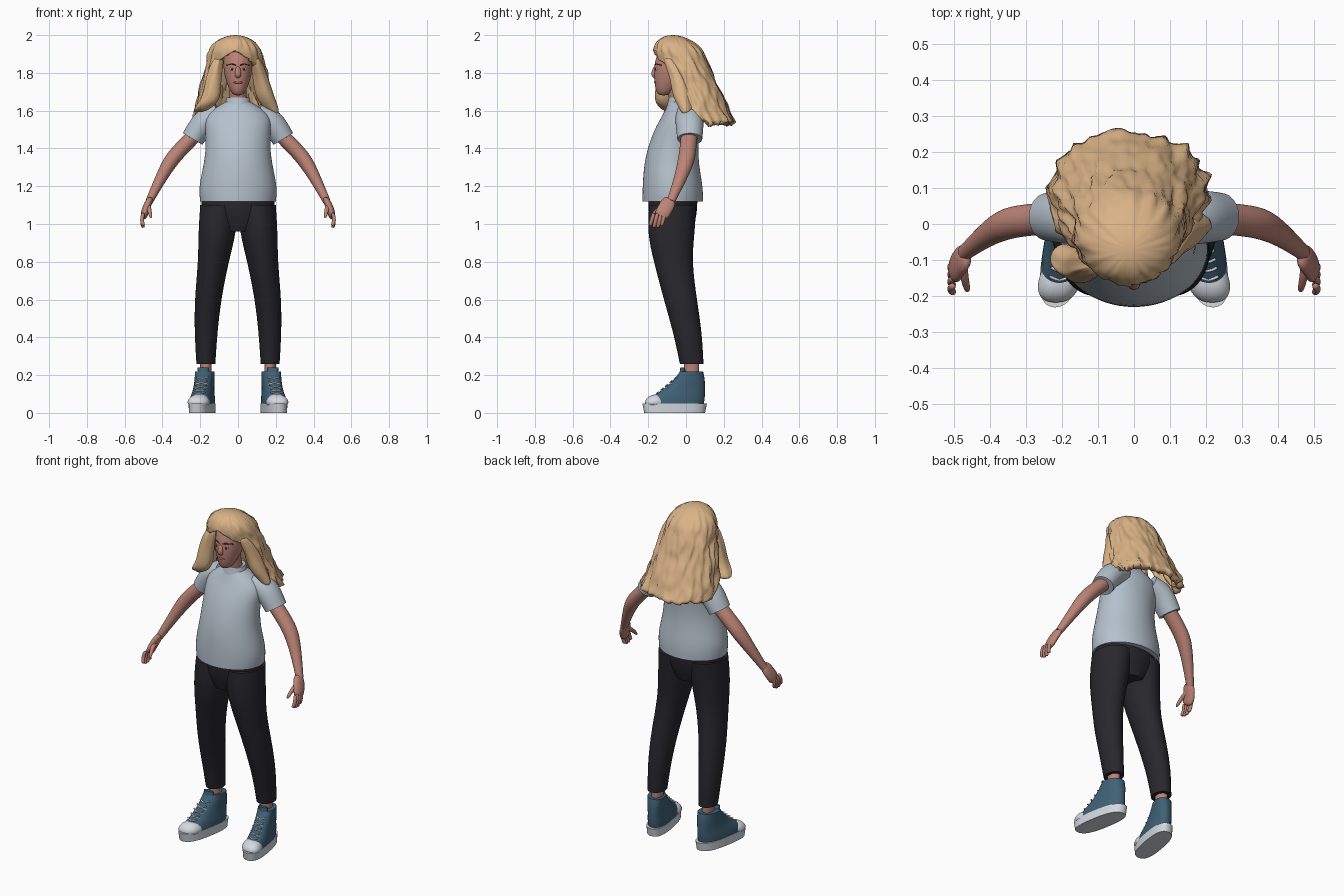
import bpy, bmesh, math, random
from math import sin, cos, pi, radians, sqrt
from mathutils import Vector, noise

random.seed(4)
cube = bpy.data.objects.get("Cube")
if cube:
    bpy.data.objects.remove(cube, do_unlink=True)


def material(name, *rgb):
    mat = bpy.data.materials.new(name)
    mat.use_nodes = True
    mat.diffuse_color = (*rgb, 1)
    mat.node_tree.nodes["Principled BSDF"].inputs["Base Color"].default_value = (*rgb, 1)
    return mat


SKIN = material("skin", .5, .23, .18)
HAIR = material("blonde hair", .7, .45, .24)
SHIRT = material("pale grey shirt", .46, .53, .6)
TROUSERS = material("black trousers", .02, .02, .026)
CANVAS = material("blue canvas", .05, .12, .18)
RUBBER = material("white rubber", .66, .7, .75)
LIPS = material("lips", .42, .13, .12)
BROWN = material("dark brown", .06, .03, .02)


def finish(name, bm, mat, mirror=False, levels=0):
    """Turn a bmesh into a smooth-shaded object, mirrored across x if asked."""
    for face in bm.faces:
        face.smooth = True
    mesh = bpy.data.meshes.new(name)
    bm.to_mesh(mesh)
    bm.free()
    mesh.materials.append(mat)
    obj = bpy.data.objects.new(name, mesh)
    bpy.context.collection.objects.link(obj)
    if mirror:
        obj.modifiers.new("mirror", "MIRROR")
    if levels:
        sub = obj.modifiers.new("smooth", "SUBSURF")
        sub.levels = sub.render_levels = levels
    return obj


def loft(name, mat, sections, mirror=False, sharp=True, sides=16,
         power=1, splay=0, lump=0, levels=2):
    """Skin a row of ellipses, each given as centre, half-axis and half-axis."""
    bm = bmesh.new()
    crease = bm.edges.layers.float.new("crease_edge")
    swell = 3 / (2 + cos(2 * pi / sides))
    loops = []
    for centre, u, v in sections:
        loop = []
        for k in range(sides):
            c, s = cos(2 * pi * k / sides), sin(2 * pi * k / sides)
            c = math.copysign(abs(c) ** power, c)
            s = math.copysign(abs(s) ** power, s)
            point = centre + (u * c + v * s) * swell
            point.x -= splay * point.y
            point += Vector([random.uniform(-lump, lump) for axis in "xyz"])
            loop.append(bm.verts.new(point))
        loops.append(loop)
    for low, high in zip(loops, loops[1:]):
        for k in range(sides):
            j = (k + 1) % sides
            bm.faces.new((low[k], low[j], high[j], high[k]))
    for cap in (bm.faces.new(loops[0]), bm.faces.new(loops[-1])):
        if sharp:
            for edge in cap.edges:
                edge[crease] = 1
                edge.smooth = False
    bmesh.ops.recalc_face_normals(bm, faces=bm.faces)
    return finish(name, bm, mat, mirror, levels)


def column(name, mat, x, rings, **options):
    """Level ellipses: y, z, half width, half depth."""
    sections = [(Vector((x, y, z)), Vector((w, 0, 0)), Vector((0, d, 0)))
                for y, z, w, d in rings]
    return loft(name, mat, sections, **options)


def limb(name, mat, rings, depth=1, level=False, **options):
    """Ellipses along a path: x, y, z, radius; depth stretches them front to back."""
    points = [Vector(ring[:3]) for ring in rings]
    sections = []
    for i, ring in enumerate(rings):
        along = points[min(i + 1, len(points) - 1)] - points[max(i - 1, 0)]
        if level:
            along = Vector((0, 0, 1))
        u = along.cross(Vector((0, 1, 0))).normalized()
        v = along.cross(u).normalized()
        sections.append((points[i], u * ring[3], v * ring[3] * depth))
    return loft(name, mat, sections, **options)


def ball(name, mat, centre, size, mirror=False):
    bm = bmesh.new()
    bmesh.ops.create_uvsphere(bm, u_segments=16, v_segments=10, radius=1)
    bmesh.ops.scale(bm, vec=size, verts=bm.verts)
    bmesh.ops.translate(bm, vec=centre, verts=bm.verts)
    return finish(name, bm, mat, mirror)


# Shirt: body, collar and short sleeves
column("shirt_body", SHIRT, 0, [
    (-.07, 1.12, .2, .16), (-.07, 1.2, .21, .16), (-.08, 1.35, .17, .14),
    (-.05, 1.5, .17, .12), (-.02, 1.58, .18, .1), (-.03, 1.65, .06, .06)], sides=24)
column("collar", SHIRT, 0, [(-.03, 1.63, .07, .07), (-.03, 1.67, .06, .06)])
limb("sleeve", SHIRT, [(.1, .01, 1.58, .06), (.18, .02, 1.55, .07), (.24, .02, 1.45, .06)],
     depth=1.1, mirror=True)

# Trousers
column("trouser_hips", TROUSERS, 0, [
    (-.07, 1.15, .19, .13), (-.07, 1.05, .2, .13), (-.07, .96, .09, .1)], sides=24)
limb("trouser_leg", TROUSERS, [
    (.1, -.07, 1.1, .1), (.11, -.08, .95, .1), (.13, -.07, .8, .08), (.16, -.03, .6, .07),
    (.17, .01, .42, .06), (.17, .03, .26, .05)], depth=1.25, level=True, mirror=True)
column("ankle", SKIN, .17, [(.03, .3, .03, .04), (.03, .18, .03, .04)], mirror=True)

# High-top shoes, toes splayed outwards
shoe = dict(mirror=True, splay=.17)
column("shoe_upper", CANVAS, .18, [
    (-.06, .03, .06, .15), (-.05, .08, .06, .15), (-.01, .12, .05, .11),
    (.02, .18, .05, .08), (.03, .22, .05, .06)], power=.85, **shoe)
column("shoe_sole", RUBBER, .18, [(-.06, 0, .06, .16), (-.06, .05, .06, .17)],
       power=.75, **shoe)
column("toe_cap", RUBBER, .18, [
    (-.16, .03, .06, .06), (-.16, .07, .06, .06), (-.15, .1, .03, .03)],
    power=.85, sharp=False, **shoe)
column("shoe_tongue", CANVAS, .18, [(-.01, .17, .03, .03), (-.02, .24, .03, .01)], **shoe)
for row in range(5):
    z = .1 + row / 50
    y = 1.2 * z - .28
    for tilt in (-.01, .01):
        limb("shoe_lace", RUBBER, [
            (.18 + side * .03, y + .015 * abs(side), z + side * tilt, .004)
            for side in (-1, 0, 1)], sides=6, levels=1, **shoe)

# Arms and hands
limb("arm", SKIN, [
    (.2, .02, 1.5, .04), (.31, .01, 1.39, .04), (.36, 0, 1.33, .04),
    (.41, -.03, 1.24, .03), (.47, -.08, 1.12, .02)], depth=1.1, mirror=True)
hand = dict(mirror=True, sharp=False)
limb("palm", SKIN, [(.46, -.08, 1.14, .02), (.49, -.11, 1.08, .02), (.5, -.14, 1.03, .02)],
     depth=2, **hand)
for i in range(4):
    reach = .08 if i in (1, 2) else .07
    limb("finger", SKIN, [
        (.5 + .01 * sin(pi * s), -.17 + .02 * (i - s), 1.06 - reach * s, .01)
        for s in (0, .4, .8, 1)], sides=8, **hand)
limb("thumb", SKIN, [(.48, -.1, 1.1, .02), (.47, -.15, 1.08, .01), (.46, -.19, 1.03, .01)],
     sides=8, **hand)

# Neck, head and face
column("neck", SKIN, 0, [(-.03, 1.62, .05, .05), (-.06, 1.76, .04, .05)])
column("head", SKIN, 0, [
    (-.12, 1.68, .02, .02), (-.11, 1.7, .04, .05), (-.08, 1.77, .07, .09),
    (-.07, 1.85, .08, .1), (-.06, 1.93, .07, .08), (-.06, 1.97, .03, .03)], sharp=False)
column("nose", SKIN, 0, [
    (-.16, 1.84, .01, .01), (-.17, 1.79, .02, .02), (-.16, 1.77, .01, .01)], sharp=False)
ball("eye", RUBBER, (.03, -.15, 1.82), (.015, .012, .008), mirror=True)
ball("iris", BROWN, (.03, -.16, 1.82), (.007, .004, .007), mirror=True)
ball("lips", LIPS, (0, -.16, 1.75), (.024, .01, .008))
limb("eyebrow", BROWN, [(.01, -.165, 1.84, .003), (.03, -.16, 1.85, .004), (.06, -.13, 1.84, .003)],
     sides=6, levels=1, mirror=True)

# Hair: a rounded crown that flares as it drops, open around the face
bm = bmesh.new()
rows, ROWS, COLUMNS = [], 44, 72
for i in range(ROWS + 1):
    drop = .46 * (i / ROWS) ** 1.5
    crown = .12 * sqrt(1 - (1 - min(drop / .1, 1)) ** 2)
    opening = 65 * min(max(drop - .08, 0) / .1, 1) + 500 * max(drop - .4, 0)
    row = []
    for k in range(COLUMNS + 1):
        angle = radians(opening + (360 - 2 * opening) * k / COLUMNS)
        out = Vector((sin(angle), -cos(angle), 0))
        spot = out * 5 - Vector((0, 0, 9 * drop))
        wave = 1 + .09 * noise.noise(spot) + .06 * noise.noise(spot * 2)
        row.append(bm.verts.new((
            out.x * wave * (crown + .23 * drop) - .015,
            out.y * wave * (crown + .12 * drop) + drop / 3 - .07,
            2 - drop + .1 * max(drop - .3, 0) * noise.noise(out * 6))))
    rows.append(row)
for high, low in zip(rows, rows[1:]):
    for k in range(COLUMNS):
        bm.faces.new((high[k], low[k], low[k + 1], high[k + 1]))
bmesh.ops.remove_doubles(bm, verts=bm.verts, dist=.0004)
shell = finish("hair", bm, HAIR).modifiers.new("thickness", "SOLIDIFY")
shell.thickness, shell.offset = .035, -1

# Front locks: one falls forward, the other stays back over the shoulder
lock = dict(sharp=False, lump=.007)
limb("right_lock", HAIR, [
    (-.1, -.11, 1.89, .03), (-.13, -.11, 1.78, .04), (-.14, -.12, 1.68, .05),
    (-.17, -.11, 1.63, .05), (-.21, -.08, 1.59, .03)], level=True, **lock)
limb("left_lock", HAIR, [
    (.09, -.1, 1.89, .03), (.12, -.04, 1.78, .04), (.14, -.02, 1.68, .05),
    (.17, 0, 1.62, .04), (.2, 0, 1.58, .02)], level=True, **lock)
